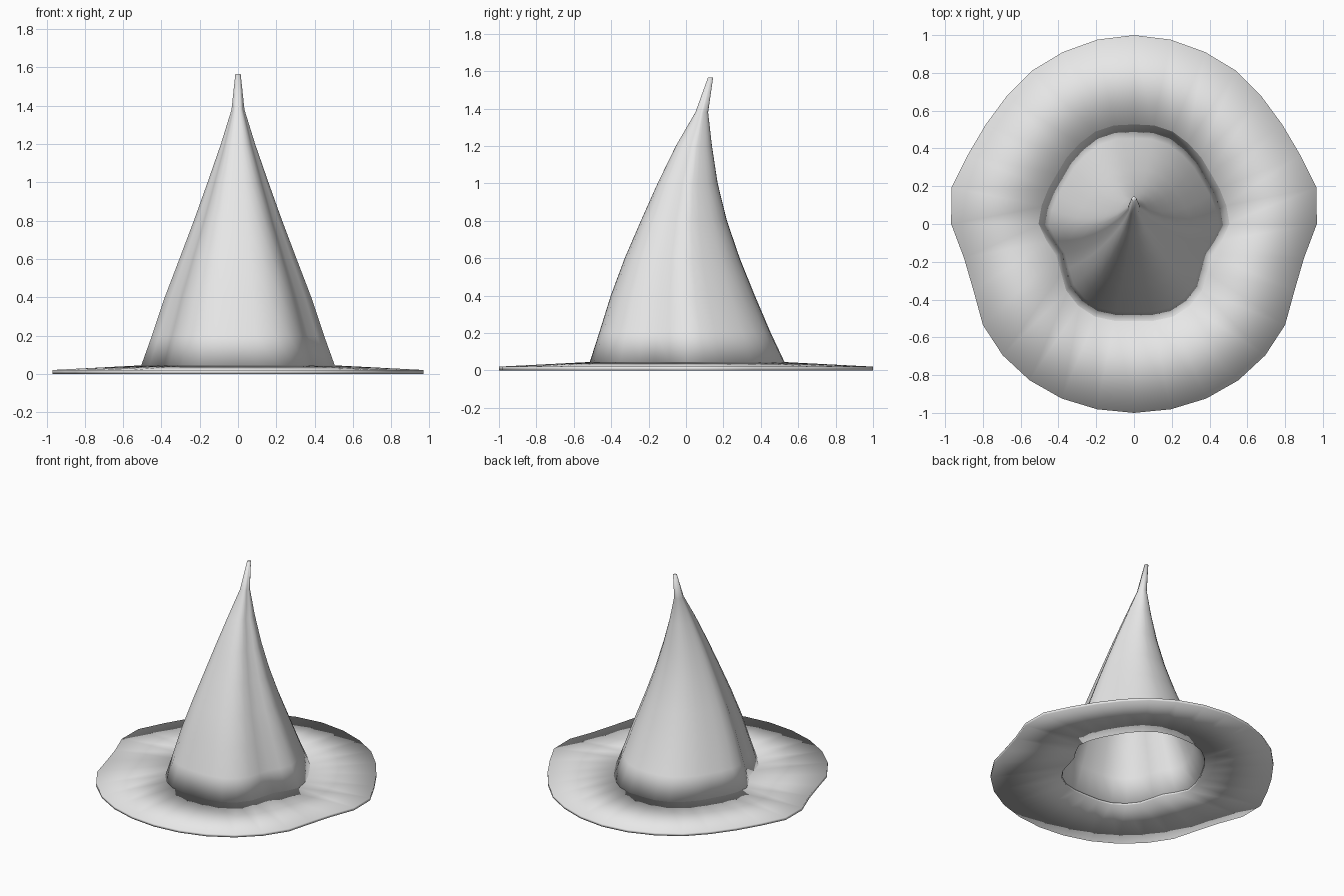
import bpy, bmesh, math

if "Cube" in bpy.data.objects:
    bpy.data.objects.remove(bpy.data.objects["Cube"])

# Half outlines as radii, every 11.25 degrees from back (+y) round to front (-y)
BRIM = [1.0, .995, .985, .975, .955, .945, .953, .985, .968, .918, .92,
        .962, .983, .995, 1.0, 1.0, 1.0]
CROWN = [.525, .53, .527, .51, .495, .48, .482, .49, .497, .464, .438,
         .458, .50, .523, .533, .525, .517]

felt = bpy.data.materials.new("light_grey_felt")
felt.diffuse_color = (0.8, 0.8, 0.8, 1)
felt.use_nodes = True
felt.node_tree.nodes["Principled BSDF"].inputs["Base Color"].default_value = felt.diffuse_color


def ring(half, z, sx=1.0, sy=1.0, cy=0.0):
    """Mirror a half outline into a full ring of points."""
    radii = half + half[-2:0:-1]
    n = len(radii)
    return [(r * sx * math.sin(2 * math.pi * i / n),
             cy + r * sy * math.cos(2 * math.pi * i / n), z)
            for i, r in enumerate(radii)]


def loft(name, rings, cyclic):
    """Skin a list of rings; either join last to first or cap both ends."""
    bm = bmesh.new()
    loops = [[bm.verts.new(p) for p in pts] for pts in rings]
    pairs = list(zip(loops, loops[1:]))
    if cyclic:
        pairs.append((loops[-1], loops[0]))
    else:
        bm.faces.new(loops[0])
        bm.faces.new(loops[-1])
    n = len(loops[0])
    for a, b in pairs:
        for i in range(n):
            j = (i + 1) % n
            bm.faces.new((a[i], a[j], b[j], b[i]))
    bmesh.ops.recalc_face_normals(bm, faces=bm.faces)
    for f in bm.faces:
        f.smooth = True
    mesh = bpy.data.meshes.new(name)
    bm.to_mesh(mesh)
    bm.free()
    mesh.materials.append(felt)
    obj = bpy.data.objects.new(name, mesh)
    bpy.context.collection.objects.link(obj)
    return obj


# Brim: thin sloping ring with soft shaded edges
loft("brim", [ring(BRIM, 0.0), ring(BRIM, 0.02),
              ring(CROWN, 0.045, .98, .98), ring(CROWN, 0.025, .98, .98)], True)

# Crown levels: z, half width in x, front y, back y
LEVELS = [(.04, .51, -.52, .525), (.2, .452, -.468, .45), (.4, .385, -.405, .365),
          (.6, .308, -.33, .285), (.8, .232, -.243, .217), (1.0, .16, -.153, .168),
          (1.2, .09, -.055, .138), (1.38, .034, .05, .118), (1.567, .014, .118, .145)]


def crown_ring(level, inset):
    z, w, y0, y1 = level
    return ring(CROWN, z, (w - inset) / .5, ((y1 - y0) / 2 - inset) / .521, (y0 + y1) / 2)


# Crown: hollow bent cone, lining from the top down, then the outside back up
WALL = 0.02
lining = [crown_ring(l, WALL) for l in reversed(LEVELS[:7])]
outside = [crown_ring(l, 0) for l in LEVELS]
loft("crown", lining + outside, False)
